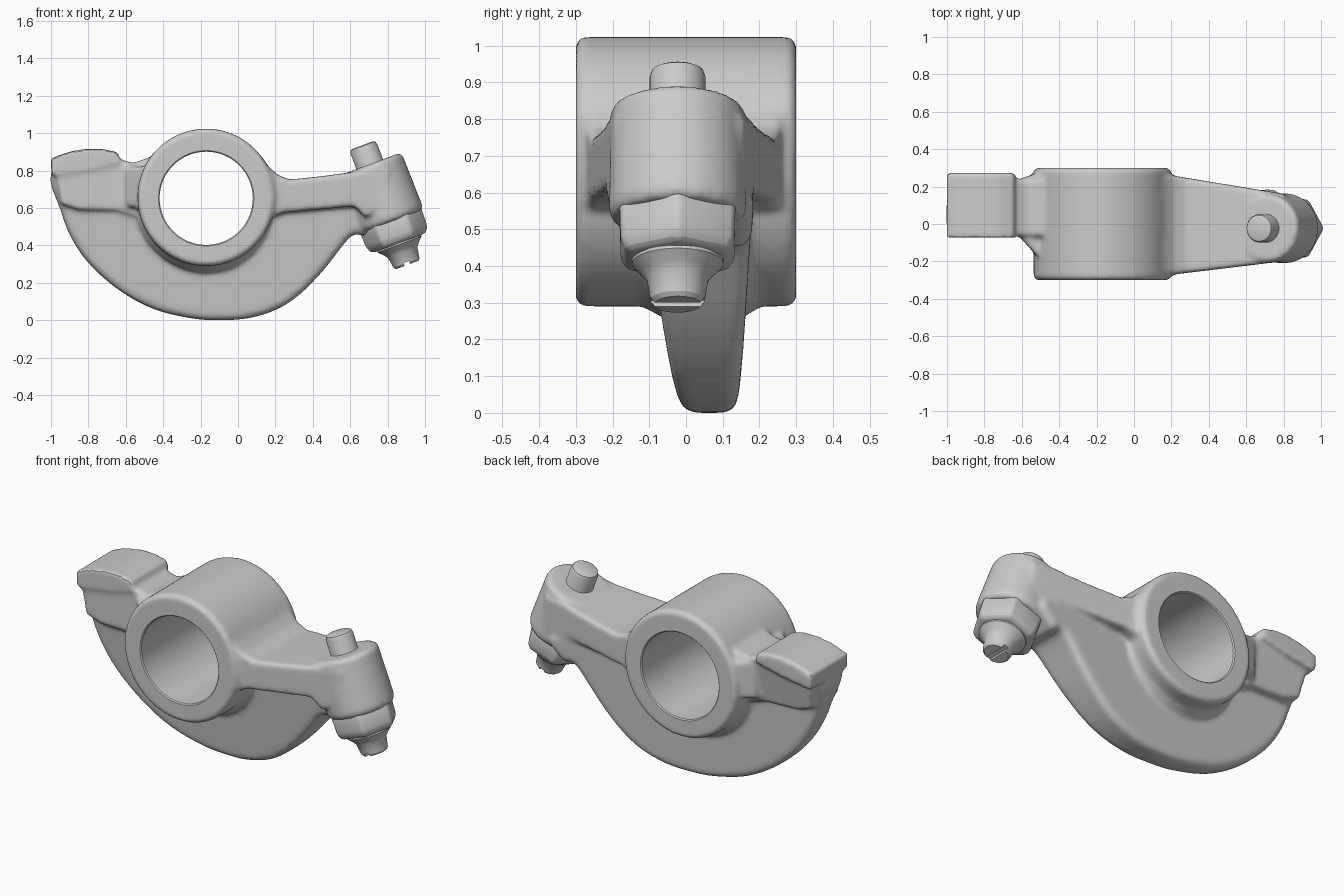
import bpy, bmesh, math
from mathutils import Matrix, Vector

if "Cube" in bpy.data.objects:
    bpy.data.objects.remove(bpy.data.objects["Cube"])


def smooth_loop(pts, n=4):
    """Closed Catmull-Rom through the points."""
    out, m = [], len(pts)
    for i in range(m):
        a, b, c, d = (Vector(pts[(i + k) % m]) for k in (-1, 0, 1, 2))
        for s in range(n):
            t = s / n
            out.append(0.5 * (2 * b + (c - a) * t + (2 * a - 5 * b + 4 * c - d) * t * t
                              + (3 * b - a - 3 * c + d) * t ** 3))
    return out


def prism(bm, pts, y0, y1, bevel=0.0):
    """Side profile (x, z) extruded between two planes given as functions of x, z."""
    front = [bm.verts.new((x, y0(x, z), z)) for x, z in pts]
    back = [bm.verts.new((x, y1(x, z), z)) for x, z in pts]
    caps = [bm.faces.new(front), bm.faces.new(back[::-1])]
    n = len(pts)
    sides = [bm.faces.new((front[i], back[i], back[(i + 1) % n], front[(i + 1) % n]))
             for i in range(n)]
    bmesh.ops.recalc_face_normals(bm, faces=caps + sides)
    if bevel:
        rim = [e for f in caps for e in f.edges]
        bmesh.ops.bevel(bm, geom=rim, offset=bevel, segments=3, profile=0.5, affect='EDGES')


def lathe(bm, prof, mat, segs=96):
    """Solid of revolution from (radius, height) points along the matrix's z axis."""
    rings = []
    for r, h in prof:
        rings.append([bm.verts.new(mat @ Vector((r * math.cos(a), r * math.sin(a), h)))
                      for a in (2 * math.pi * i / segs for i in range(segs))])
    bm.faces.new(rings[0][::-1])
    bm.faces.new(rings[-1])
    for p, q in zip(rings, rings[1:]):
        for i in range(segs):
            j = (i + 1) % segs
            bm.faces.new((p[i], p[j], q[j], q[i]))


def make(name, bm):
    bmesh.ops.recalc_face_normals(bm, faces=bm.faces[:])
    me = bpy.data.meshes.new(name)
    bm.to_mesh(me)
    bm.free()
    ob = bpy.data.objects.new(name, me)
    bpy.context.collection.objects.link(ob)
    return ob


def activate(ob):
    bpy.ops.object.select_all(action='DESELECT')
    ob.select_set(True)
    bpy.context.view_layer.objects.active = ob


def modify(ob, kind, **settings):
    activate(ob)
    m = ob.modifiers.new(kind.lower(), kind)
    for k, v in settings.items():
        setattr(m, k, v)
    bpy.ops.object.modifier_apply(modifier=m.name)


def cut(ob, cutter):
    cutter.hide_render = True
    modify(ob, 'BOOLEAN', operation='DIFFERENCE', solver='EXACT', object=cutter)
    bpy.data.objects.remove(cutter)


def finish(ob, angle):
    activate(ob)
    bpy.ops.object.shade_smooth_by_angle(angle=math.radians(angle))


# Axes: barrel runs along y, adjuster leans down and to the right
barrel_m = Matrix.Translation((-0.17, 0, 0.657)) @ Matrix.Rotation(math.radians(-90), 4, 'X')
skirt_m = Matrix.Translation((0, 0, -0.02)) @ barrel_m
lean = Vector((0.35, 0, -0.937))
screw_m = Matrix.Translation((0.67, -0.023, 0.925)) @ lean.to_track_quat('Z', 'Y').to_matrix().to_4x4()

# Cast body: overlapping solids fused by a remesh
bm = bmesh.new()
# barrel and its flared root
lathe(bm, [(0.35, -0.3), (0.367, -0.285), (0.367, 0.285), (0.35, 0.3)], barrel_m)
lathe(bm, [(0.33, -0.15), (0.35, -0.115), (0.365, -0.085), (0.38, -0.06),
           (0.38, 0.15), (0.365, 0.175), (0.35, 0.2), (0.33, 0.23)], skirt_m)
# lower web
web = [(-0.985, 0.8), (-0.945, 0.58), (-0.88, 0.42), (-0.775, 0.28), (-0.62, 0.15),
       (-0.45, 0.06), (-0.26, 0.012), (-0.1, 0.0), (0.06, 0.012), (0.2, 0.055),
       (0.32, 0.13), (0.45, 0.26), (0.585, 0.43), (0.635, 0.46), (0.69, 0.46),
       (0.75, 0.6), (0.2, 0.68), (-0.3, 0.75), (-0.6, 0.78)]
prism(bm, smooth_loop(web), lambda x, z: -0.015 - 0.11 * z - 0.06 * x,
      lambda x, z: 0.14 + 0.04 * z + 0.03 * x, 0.034)
# right arm
arm = [(0.0, 0.95), (0.12, 0.875), (0.17, 0.815), (0.215, 0.775), (0.28, 0.752),
       (0.45, 0.77), (0.6, 0.79), (0.66, 0.805), (0.81, 0.81), (0.83, 0.62),
       (0.68, 0.55), (0.62, 0.61), (0.4, 0.59), (0.24, 0.575), (0.17, 0.545),
       (0.12, 0.49), (0.0, 0.5)]
prism(bm, arm, lambda x, z: -0.275 + 0.12 * (x - 0.17),
      lambda x, z: 0.265 - 0.165 * (x - 0.17), 0.018)
# adjuster boss
lathe(bm, [(0.165, 0.097), (0.182, 0.112), (0.187, 0.4), (0.175, 0.425)], screw_m)
# left arm and contact pad
left = [(-0.985, 0.83), (-0.63, 0.86), (-0.56, 0.84), (-0.49, 0.865), (-0.3, 0.9),
        (-0.3, 0.5), (-0.5, 0.54), (-0.65, 0.585), (-0.85, 0.59), (-0.945, 0.62)]
prism(bm, left, lambda x, z: -0.065, lambda x, z: 0.2 + 0.18 * (z - 0.6), 0.015)
# flare where the left arm meets the barrel
prism(bm, [(-0.62, 0.825), (-0.5, 0.82), (-0.4, 0.8), (-0.4, 0.58), (-0.62, 0.61)],
      lambda x, z: -0.06 - 1.1 * (x + 0.62), lambda x, z: 0.24 + 0.3 * (x + 0.62), 0.02)
pad = [(-1.003, 0.862), (-0.95, 0.885), (-0.88, 0.906), (-0.8, 0.917), (-0.72, 0.915),
       (-0.64, 0.897), (-0.63, 0.84), (-0.8, 0.8), (-0.995, 0.77)]
prism(bm, pad, lambda x, z: -0.073, lambda x, z: 0.273)
body = make("rocker_body", bm)
modify(body, 'REMESH', mode='VOXEL', voxel_size=0.012)
modify(body, 'SMOOTH', factor=0.5, iterations=8)

# Bore
bm = bmesh.new()
lathe(bm, [(0.275, -0.32), (0.249, -0.294), (0.249, 0.294), (0.275, 0.32)],
      Matrix.Translation((0, 0, -0.005)) @ barrel_m)
cut(body, make("bore_cutter", bm))
finish(body, 35)

# Adjuster screw with a slotted tip
bm = bmesh.new()
lathe(bm, [(0.058, -0.012), (0.07, -0.006), (0.076, 0.01), (0.076, 0.5), (0.125, 0.51),
           (0.125, 0.555), (0.1, 0.58), (0.084, 0.6), (0.074, 0.66), (0.064, 0.672)], screw_m, 40)
screw = make("adjuster_screw", bm)
bm = bmesh.new()
bmesh.ops.create_cube(bm, size=1, matrix=screw_m @ Matrix.Translation((0, 0, 0.68))
                      @ Matrix.Diagonal((0.3, 0.03, 0.05, 1)))
cut(screw, make("slot_cutter", bm))
finish(screw, 30)

# Hexagonal lock nut
bm = bmesh.new()
lathe(bm, [(0.17, 0.39), (0.182, 0.42), (0.178, 0.52), (0.155, 0.547)],
      screw_m @ Matrix.Rotation(math.radians(30), 4, 'Z'), 6)
nut = make("lock_nut", bm)
modify(nut, 'BEVEL', width=0.02, segments=3)
finish(nut, 30)
